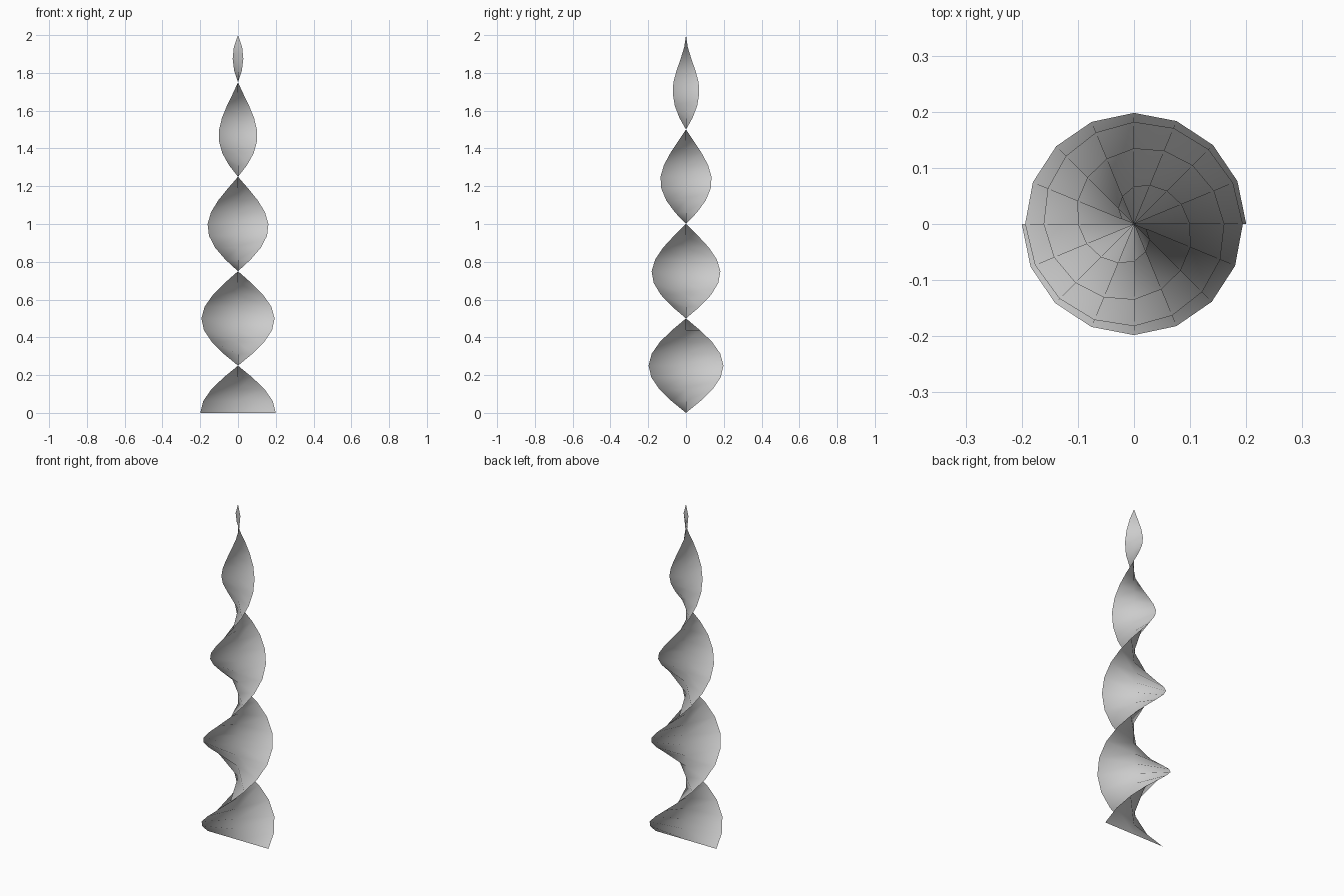
import bpy, bmesh, math

if "Cube" in bpy.data.objects:
    bpy.data.objects.remove(bpy.data.objects["Cube"])

HEIGHT, TURNS, STEPS = 2.0, 2, 32
# half width of the ribbon at every quarter unit of height
WIDTHS = [0.2, 0.198, 0.194, 0.182, 0.161, 0.135, 0.1, 0.067, 0.0]


def half_width(z):
    k = min(int(z / 0.25), 7)
    f = z / 0.25 - k
    if k == 7:  # rounded taper into the tip
        return 0.067 * (1 - f) ** 0.75
    return WIDTHS[k] * (1 - f) + WIDTHS[k + 1] * f


# twisted ribbon: rungs through the axis, turning as they climb
bm = bmesh.new()
rows = []
for i in range(STEPS):
    z = HEIGHT * i / STEPS
    a = 2 * math.pi * TURNS * i / STEPS
    w = half_width(z)
    rows.append([bm.verts.new((s * w * math.cos(a), s * w * math.sin(a), z))
                 for s in (-1, 0, 1)])
for lo, hi in zip(rows, rows[1:]):
    for j in (0, 1):
        bm.faces.new((lo[j], lo[j + 1], hi[j + 1], hi[j]))

# pointed tip
tip = bm.verts.new((0, 0, HEIGHT))
for j in (0, 1):
    bm.faces.new((rows[-1][j], rows[-1][j + 1], tip))
for f in bm.faces:
    f.smooth = True

mesh = bpy.data.meshes.new("twisted_ribbon")
bm.to_mesh(mesh)
bm.free()
obj = bpy.data.objects.new("twisted_ribbon", mesh)
bpy.context.collection.objects.link(obj)
